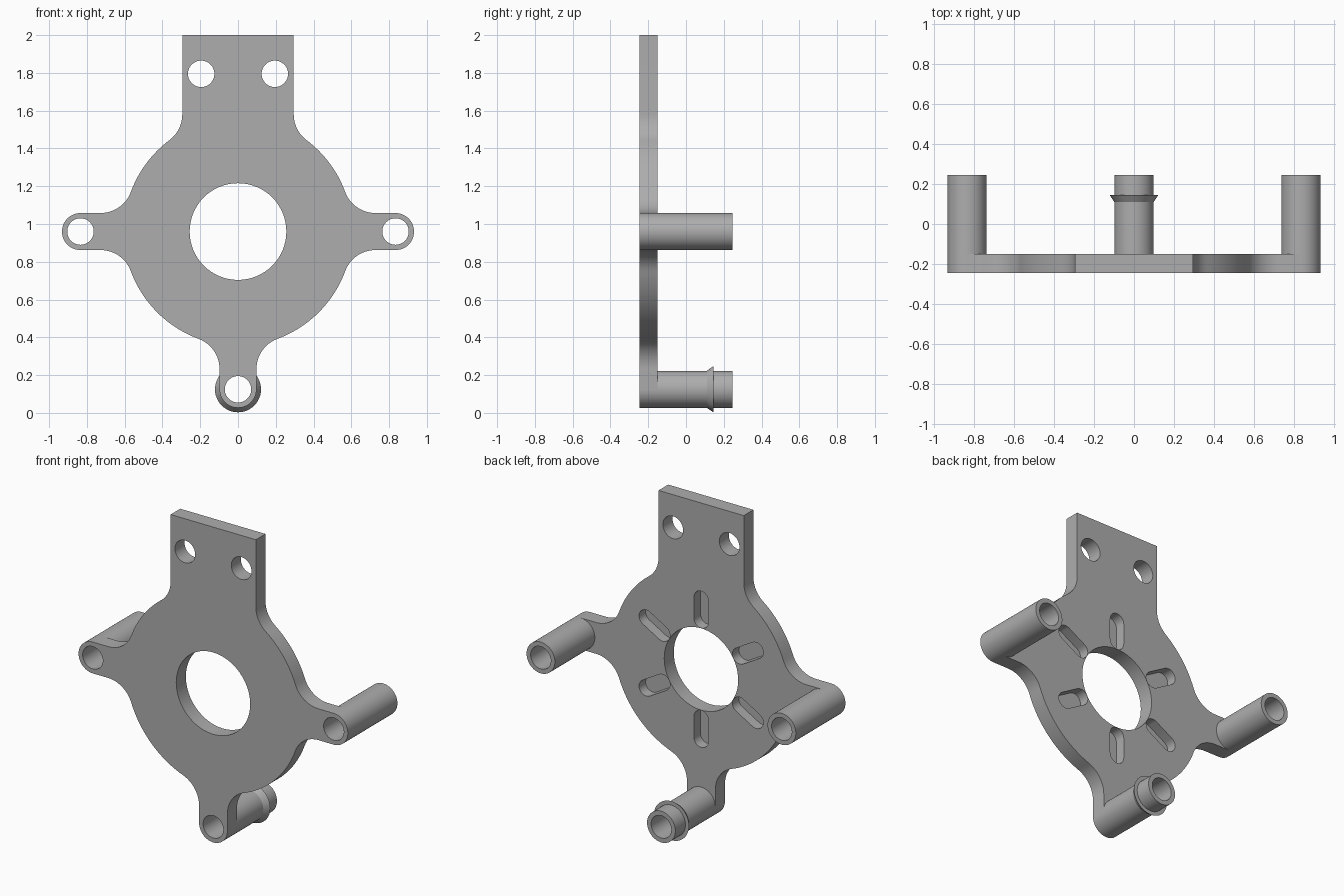
import bpy, bmesh, math
from math import pi, sin, cos, sqrt, atan2

if "Cube" in bpy.data.objects:
    bpy.data.objects.remove(bpy.data.objects["Cube"])

CZ = 0.96                     # height of the hub centre
HUB, BOSS, BORE, FIL = 0.605, 0.098, 0.07, 0.17
Y0, Y1, Y2 = -0.245, -0.15, 0.245   # plate front, plate back, post ends
ARM, FOOT_Z = 0.834, 0.125

grey = bpy.data.materials.new("mid grey")
grey.diffuse_color = (0.42, 0.42, 0.42, 1)
grey.use_nodes = True
grey.node_tree.nodes["Principled BSDF"].inputs["Base Color"].default_value = grey.diffuse_color


def arc(cx, cz, r, a0, a1, n):
    return [(cx + r * cos(a0 + (a1 - a0) * i / n), cz + r * sin(a0 + (a1 - a0) * i / n))
            for i in range(n + 1)]


def to_object(name, bm):
    bmesh.ops.recalc_face_normals(bm, faces=bm.faces)
    me = bpy.data.meshes.new(name)
    bm.to_mesh(me)
    bm.free()
    me.materials.append(grey)
    ob = bpy.data.objects.new(name, me)
    bpy.context.collection.objects.link(ob)
    return ob


def add_prism(bm, pts, y0, y1):
    f = bm.faces.new([bm.verts.new((x, y0, z)) for x, z in pts])
    top = bmesh.ops.extrude_face_region(bm, geom=[f])["geom"]
    bmesh.ops.translate(bm, vec=(0, y1 - y0, 0),
                        verts=[v for v in top if isinstance(v, bmesh.types.BMVert)])


def post(name, x, z, profile):
    # tube: closed (radius, y) profile revolved about the y direction
    bm = bmesh.new()
    n = 48
    rings = [[bm.verts.new((x + r * cos(2 * pi * i / n), y, z + r * sin(2 * pi * i / n)))
              for r, y in profile] for i in range(n)]
    m = len(profile)
    for i in range(n):
        a, b = rings[i], rings[(i + 1) % n]
        for j in range(m):
            k = (j + 1) % m
            bm.faces.new((a[j], a[k], b[k], b[j]))
    return to_object(name, bm)


# plate outline, right half from top to bottom: hub circle blended into tab, arm and foot
def blend(half):
    # distance along the limb axis of the fillet centre, and its bearing off that axis
    d = sqrt((HUB + FIL) ** 2 - (half + FIL) ** 2)
    return d, atan2(half + FIL, d)

TAB = 0.295
dt, at = blend(TAB)
da, aa = blend(BOSS)
half = [(TAB, 2.0)]
half += arc(TAB + FIL, CZ + dt, FIL, pi, 1.5 * pi - at, 10)
half += arc(0, CZ, HUB, pi / 2 - at, aa, 12)[1:]
half += arc(da, CZ + BOSS + FIL, FIL, pi + aa, 1.5 * pi, 12)[1:]
half += arc(ARM, CZ, BOSS, pi / 2, -pi / 2, 24)
half += arc(da, CZ - BOSS - FIL, FIL, pi / 2, pi - aa, 12)
half += arc(0, CZ, HUB, -aa, -pi / 2 + aa, 18)[1:]
half += arc(BOSS + FIL, CZ - da, FIL, pi / 2 - aa + 2 * aa, pi, 12)[1:]
half += arc(0, FOOT_Z, BOSS, 0, -pi / 2, 12)
outline = half + [(-x, z) for x, z in reversed(half[:-1])]

bm = bmesh.new()
add_prism(bm, outline, Y0, Y1)
plate = to_object("mounting_plate", bm)

# cutters: through holes and blind radial slots in the back face
bm = bmesh.new()
holes = [(0, CZ, 0.256, 64), (0, FOOT_Z, BORE, 48)]
for s in (-1, 1):
    holes += [(s * ARM, CZ, BORE, 48), (s * 0.195, 1.795, BORE, 48)]
for x, z, r, n in holes:
    add_prism(bm, arc(x, z, r, 0, 2 * pi, n)[:-1], Y0 - 0.1, Y1 + 0.1)
SLOT_R, SLOT_W, SLOT_H = 0.373, 0.05, 0.066
for k in range(6):
    t = pi / 2 + k * pi / 3
    c, s = cos(t), sin(t)
    pts = arc(SLOT_R + SLOT_H, 0, SLOT_W, -pi / 2, pi / 2, 12) \
        + arc(SLOT_R - SLOT_H, 0, SLOT_W, pi / 2, 1.5 * pi, 12)
    add_prism(bm, [(u * c - v * s, CZ + u * s + v * c) for u, v in pts], Y1 - 0.065, Y1 + 0.1)
cutter = to_object("hole_cutter", bm)
cutter.hide_render = True

bpy.context.view_layer.objects.active = plate
mod = plate.modifiers.new("holes", "BOOLEAN")
mod.operation, mod.solver, mod.object = "DIFFERENCE", "EXACT", cutter
bpy.ops.object.modifier_apply(modifier=mod.name)
bpy.data.objects.remove(cutter)

# hollow posts, the lower one with a snap barb
tube = [(BORE, Y1), (BOSS, Y1), (BOSS, Y2), (BORE, Y2)]
barbed = tube[:2] + [(BOSS, 0.11), (0.122, 0.145), (BOSS, 0.145)] + tube[2:]
parts = [plate,
         post("left_post", -ARM, CZ, tube),
         post("right_post", ARM, CZ, tube),
         post("snap_post", 0, FOOT_Z, barbed)]

bpy.ops.object.select_all(action="DESELECT")
for ob in parts:
    ob.select_set(True)
bpy.ops.object.shade_smooth_by_angle(angle=math.radians(30))
